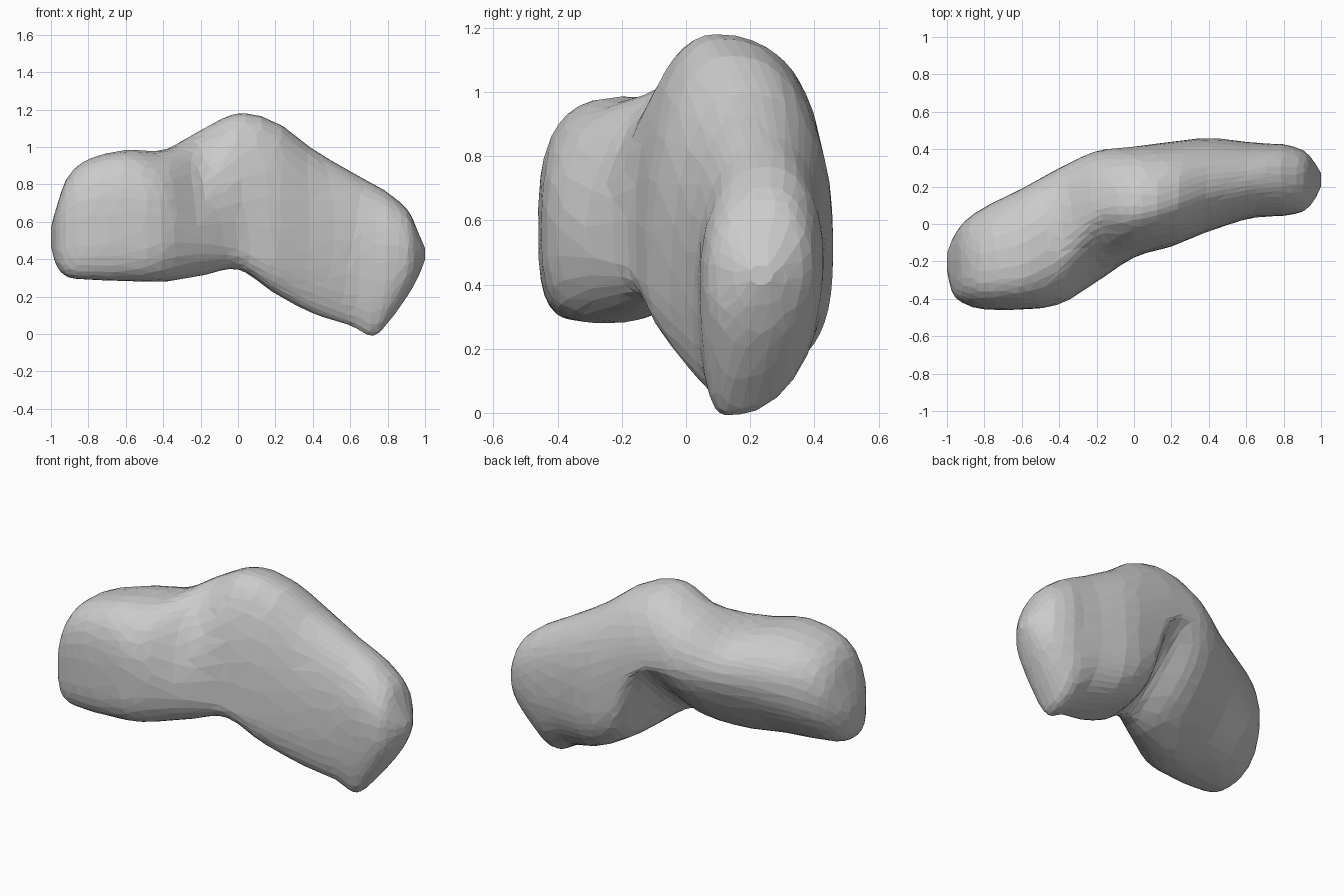
import bpy, bmesh, math

if "Cube" in bpy.data.objects:
    bpy.data.objects.remove(bpy.data.objects["Cube"])

# Cross-sections along x:
# x, z low, z high, y front, y back, z of front, z of back, y of low point, y of high point
SECTIONS = [
    (-1.00, .47, .57, -.25, -.16, .52, .52, -.20, -.20),
    (-0.97, .365, .68, -.37, -.08, .53, .57, -.26, -.22),
    (-0.91, .305, .84, -.425, .01, .56, .64, -.30, -.23),
    (-0.80, .29, .935, -.457, .09, .58, .69, -.30, -.22),
    (-0.60, .283, .985, -.457, .19, .60, .73, -.27, -.18),
    (-0.40, .28, .985, -.43, .30, .58, .76, -.20, -.06),
    (-0.20, .31, 1.09, -.31, .39, .52, .79, -.13, .07),
    (0.00, .345, 1.18, -.18, .415, .47, .77, -.06, .08),
    (0.20, .215, 1.135, -.12, .44, .42, .64, .00, .13),
    (0.40, .11, .99, -.04, .46, .40, .54, .06, .20),
    (0.60, .045, .87, .025, .44, .40, .48, .11, .23),
    (0.72, -.01, .805, .04, .43, .40, .47, .13, .25),
    (0.81, .07, .75, .045, .425, .41, .47, .15, .25),
    (0.91, .21, .66, .07, .39, .42, .46, .20, .25),
    (0.965, .31, .54, .13, .33, .43, .44, .22, .24),
    (1.00, .40, .46, .20, .27, .43, .43, .23, .23),
]
SEGS, STEPS = 56, 7


def catmull(a, b, c, d, t):
    return .5 * (2 * b + (c - a) * t + (2 * a - 5 * b + 4 * c - d) * t * t
                 + (3 * b - a - 3 * c + d) * t ** 3)


def bump(x, centre, width, power=2):
    return math.exp(-abs((x - centre) / width) ** power)


def step(x, edge, sharp):
    return 1 / (1 + math.exp((edge - x) * sharp))


def fullness(x, back, up):
    """Superellipse exponent of one quarter: 1 is flat, 2 round, 4 boxy."""
    head = 1 - step(x, -.38, 18)
    if back and up:
        return 2.25
    if back:
        # flat-cut lower back on the left lobe, hollow waist, full right lobe
        left = 1.9 - .35 * bump(x, -.4, .35) - .75 * bump(x, .04, .2)
        right = 2.1 + 1.5 * bump(x, .24, .26)
        k = step(x, .15, 45)
        return left * (1 - k) + right * k
    if up:
        return 2.2 + .6 * head - .65 * bump(x, -.2, .17)
    return 2.3 + 1.2 * head


def ring(p):
    """Closed outline made of four curved quarters between the extreme points."""
    x, zl, zh, yf, yb, zf, zb, yl, yh = p
    pts = []
    for i in range(SEGS):
        a = 2 * math.pi * i / SEGS
        c, s = math.cos(a), math.sin(a)
        back, up = c >= 0, s >= 0
        n = fullness(x, back, up)
        u, v = abs(c) ** (2 / n), abs(s) ** (2 / n)
        y0, z0 = (yh if up else yl), (zb if back else zf)
        y1, z1 = (yb if back else yf), (zh if up else zl)
        pts.append((x, y0 + (y1 - y0) * u, z0 + (z1 - z0) * v))
    return pts


# Smoothly interpolated sections
params = []
last = len(SECTIONS) - 1
for i in range(last):
    quad = [SECTIONS[max(0, min(last, i + k))] for k in (-1, 0, 1, 2)]
    for j in range(STEPS):
        params.append([catmull(*q, j / STEPS) for q in zip(*quad)])
params.append(SECTIONS[-1])

# Lofted body
bm = bmesh.new()
rings = [[bm.verts.new(co) for co in ring(p)] for p in params]
for r0, r1 in zip(rings, rings[1:]):
    for k in range(SEGS):
        m = (k + 1) % SEGS
        bm.faces.new((r0[k], r0[m], r1[m], r1[k]))
bm.faces.new(rings[0])
bm.faces.new(rings[-1])
for _ in range(2):
    bmesh.ops.smooth_vert(bm, verts=bm.verts, factor=.4, use_axis_x=False,
                          use_axis_y=True, use_axis_z=True)
bmesh.ops.triangulate(bm, faces=bm.faces)
bmesh.ops.recalc_face_normals(bm, faces=bm.faces)
mesh = bpy.data.meshes.new("asteroid_body")
bm.to_mesh(mesh)
bm.free()
body = bpy.data.objects.new("asteroid_body", mesh)
bpy.context.collection.objects.link(body)

# Irregular flat facets
dec = body.modifiers.new("facets", 'DECIMATE')
dec.ratio = 1700 / len(mesh.polygons)
